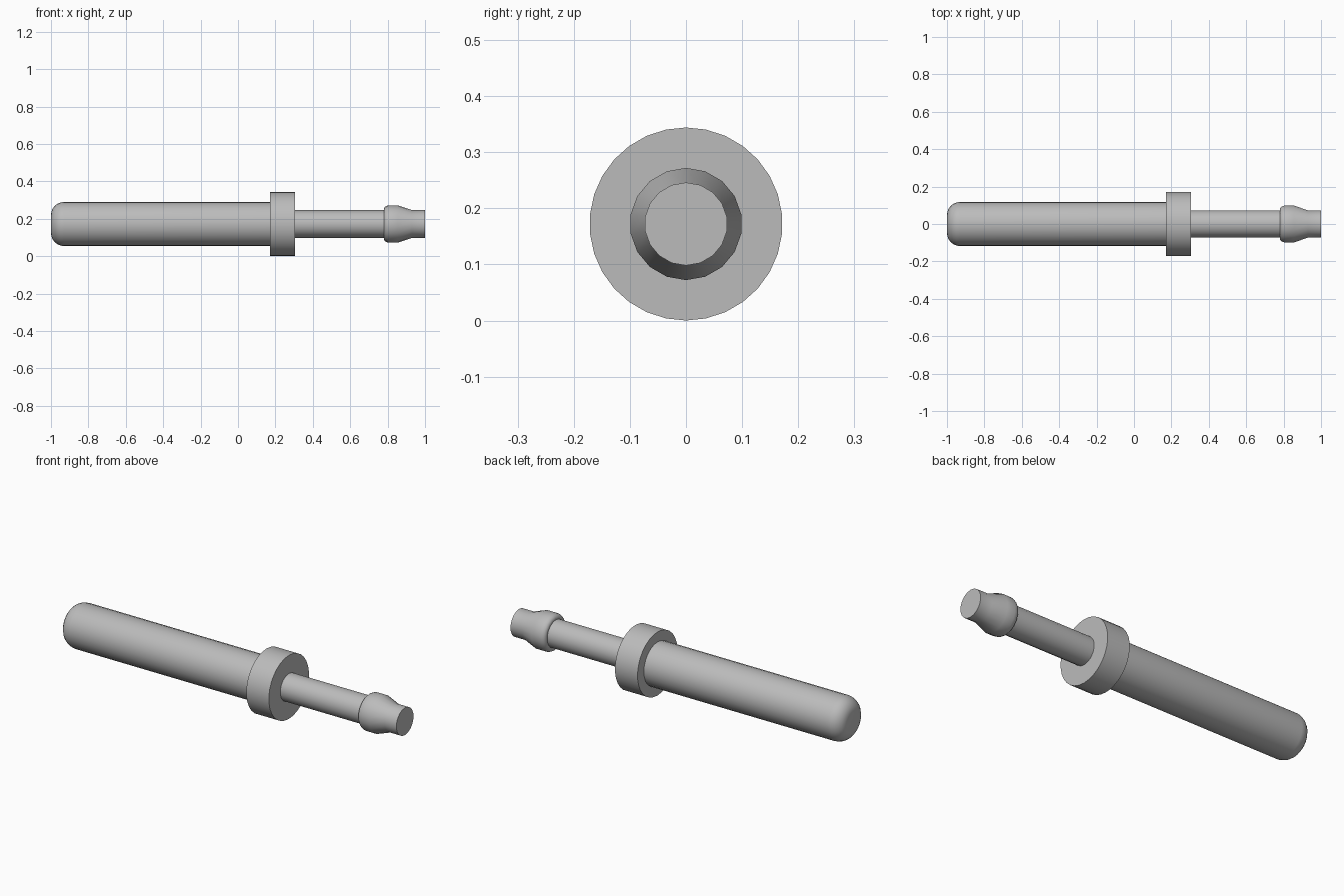
import bpy
import bmesh
from math import sin, cos, pi, radians

cube = bpy.data.objects.get("Cube")
if cube:
    bpy.data.objects.remove(cube, do_unlink=True)

AXIS_Z = 0.172

steel = bpy.data.materials.new("plain_grey")
steel.use_nodes = True
GREY = (0.5, 0.5, 0.5, 1)
steel.diffuse_color = GREY
steel.node_tree.nodes["Principled BSDF"].inputs["Base Color"].default_value = GREY


def arc(cx, cr, rx, rr, steps=6):
    """Quarter round from facing -x to facing outward."""
    return [(cx - rx * cos(t), cr + rr * sin(t))
            for t in (i * pi / 2 / steps for i in range(steps + 1))]


def turned(name, profile, sides):
    """Turn (x, radius) points about the long axis and cap both ends."""
    bm = bmesh.new()
    rings = []
    for x, r in profile:
        angles = [2 * pi * i / sides for i in range(sides)]
        rings.append([bm.verts.new((x, r * sin(a), r * cos(a))) for a in angles])
    for a, b in zip(rings, rings[1:]):
        for i in range(sides):
            j = (i + 1) % sides
            bm.faces.new((a[i], a[j], b[j], b[i]))
    bm.faces.new(rings[0])
    bm.faces.new(rings[-1])
    bmesh.ops.recalc_face_normals(bm, faces=bm.faces)
    mesh = bpy.data.meshes.new(name)
    bm.to_mesh(mesh)
    bm.free()
    mesh.materials.append(steel)
    obj = bpy.data.objects.new(name, mesh)
    obj.location.z = AXIS_Z
    bpy.context.collection.objects.link(obj)
    bpy.ops.object.select_all(action='DESELECT')
    obj.select_set(True)
    bpy.context.view_layer.objects.active = obj
    bpy.ops.object.shade_smooth_by_angle(angle=radians(30))
    return obj


# Long shaft with a rounded end
turned("shaft", arc(-0.93, 0.048, 0.07, 0.07) + [(0.18, 0.118)], 24)

# Wide collar
turned("collar", [(0.17, 0.172), (0.305, 0.172)], 30)

# Thin pin with a barbed tip
turned("barbed_pin",
       [(0.295, 0.074), (0.78, 0.074)]
       + arc(0.81, 0.08, 0.03, 0.02, 4)
       + [(0.855, 0.1), (0.93, 0.074), (1.0, 0.074)], 18)
